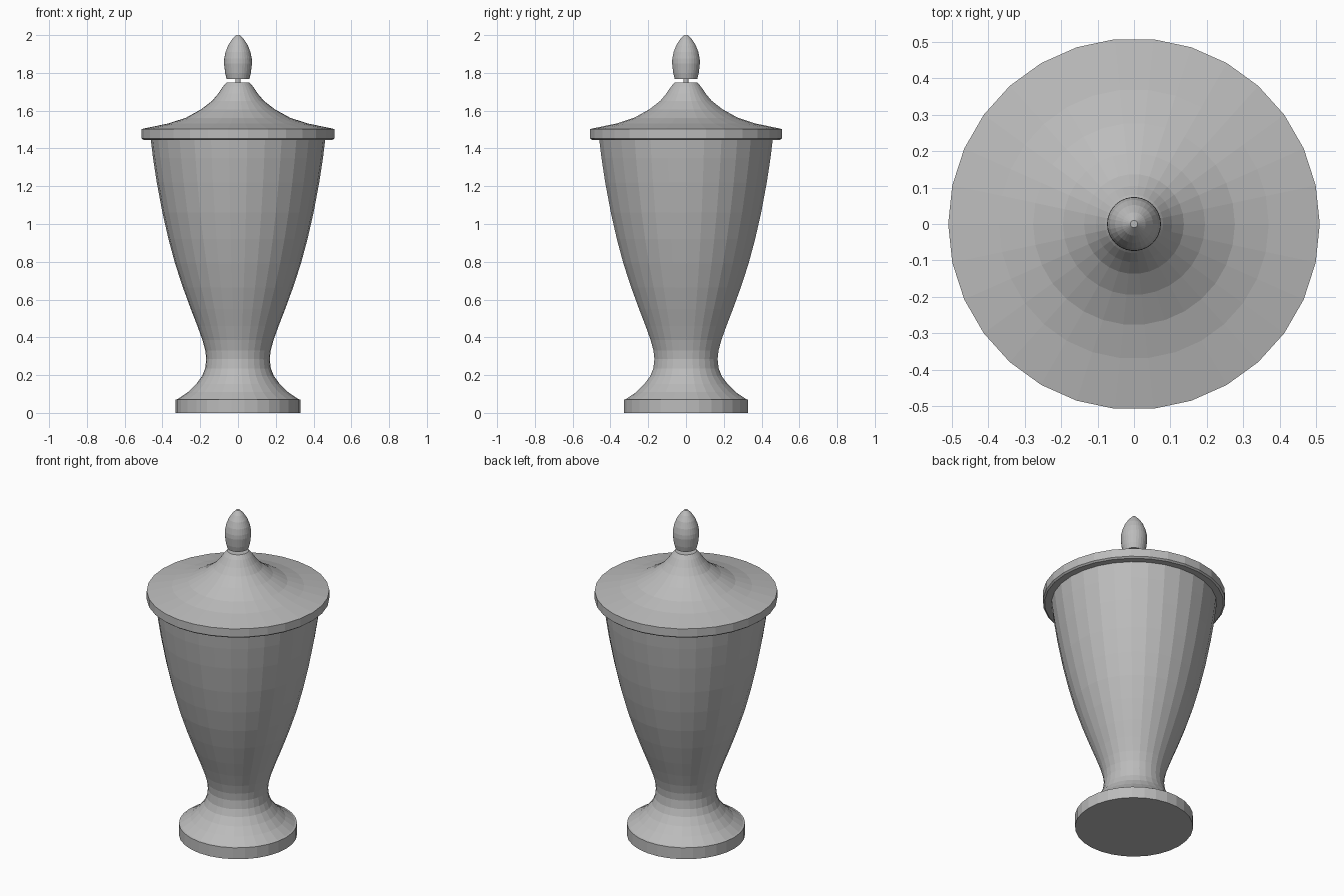
import bpy, bmesh, math

if "Cube" in bpy.data.objects:
    bpy.data.objects.remove(bpy.data.objects["Cube"])

SIDES = 30

stone = bpy.data.materials.new("grey stone")
stone.diffuse_color = (0.5, 0.5, 0.5, 1)
stone.use_nodes = True
stone.node_tree.nodes["Principled BSDF"].inputs["Base Color"].default_value = stone.diffuse_color


def lathe(name, profile):
    """Revolve (radius, z) points, listed bottom to top, into a closed solid."""
    bm = bmesh.new()
    rings = []
    for r, z in profile:
        rings.append([bm.verts.new((r * math.cos(2 * math.pi * i / SIDES),
                                    r * math.sin(2 * math.pi * i / SIDES), z))
                      for i in range(SIDES)])
    for low, high in zip(rings, rings[1:]):
        for i in range(SIDES):
            j = (i + 1) % SIDES
            bm.faces.new((low[i], low[j], high[j], high[i]))
    bm.faces.new(rings[0][::-1])
    bm.faces.new(rings[-1])
    mesh = bpy.data.meshes.new(name)
    bm.to_mesh(mesh)
    bm.free()
    mesh.materials.append(stone)
    obj = bpy.data.objects.new(name, mesh)
    bpy.context.collection.objects.link(obj)
    return obj


# Foot disc, concave stem and flaring vessel
lathe("urn_body", [
    (0.33, 0), (0.33, 0.07), (0.32, 0.073), (0.265, 0.11), (0.222, 0.152),
    (0.19, 0.195), (0.174, 0.235), (0.168, 0.285), (0.173, 0.33),
    (0.188, 0.385), (0.215, 0.46), (0.25, 0.55), (0.292, 0.665),
    (0.333, 0.79), (0.368, 0.92), (0.40, 1.06), (0.43, 1.22),
    (0.45, 1.35), (0.462, 1.45)])

# Lid with bevelled rim and concave slope
lathe("lid", [
    (0.50, 1.445), (0.51, 1.453), (0.51, 1.503), (0.37, 1.532),
    (0.277, 1.562), (0.195, 1.607), (0.137, 1.652), (0.105, 1.69),
    (0.08, 1.727), (0.06, 1.75)])

# Thin pin and bud-shaped knob
lathe("finial_pin", [(0.014, 1.74), (0.014, 1.78)])
lathe("finial", [
    (0.06, 1.768), (0.068, 1.80), (0.074, 1.85), (0.073, 1.875),
    (0.066, 1.91), (0.052, 1.946), (0.032, 1.977), (0.01, 2.0)])
